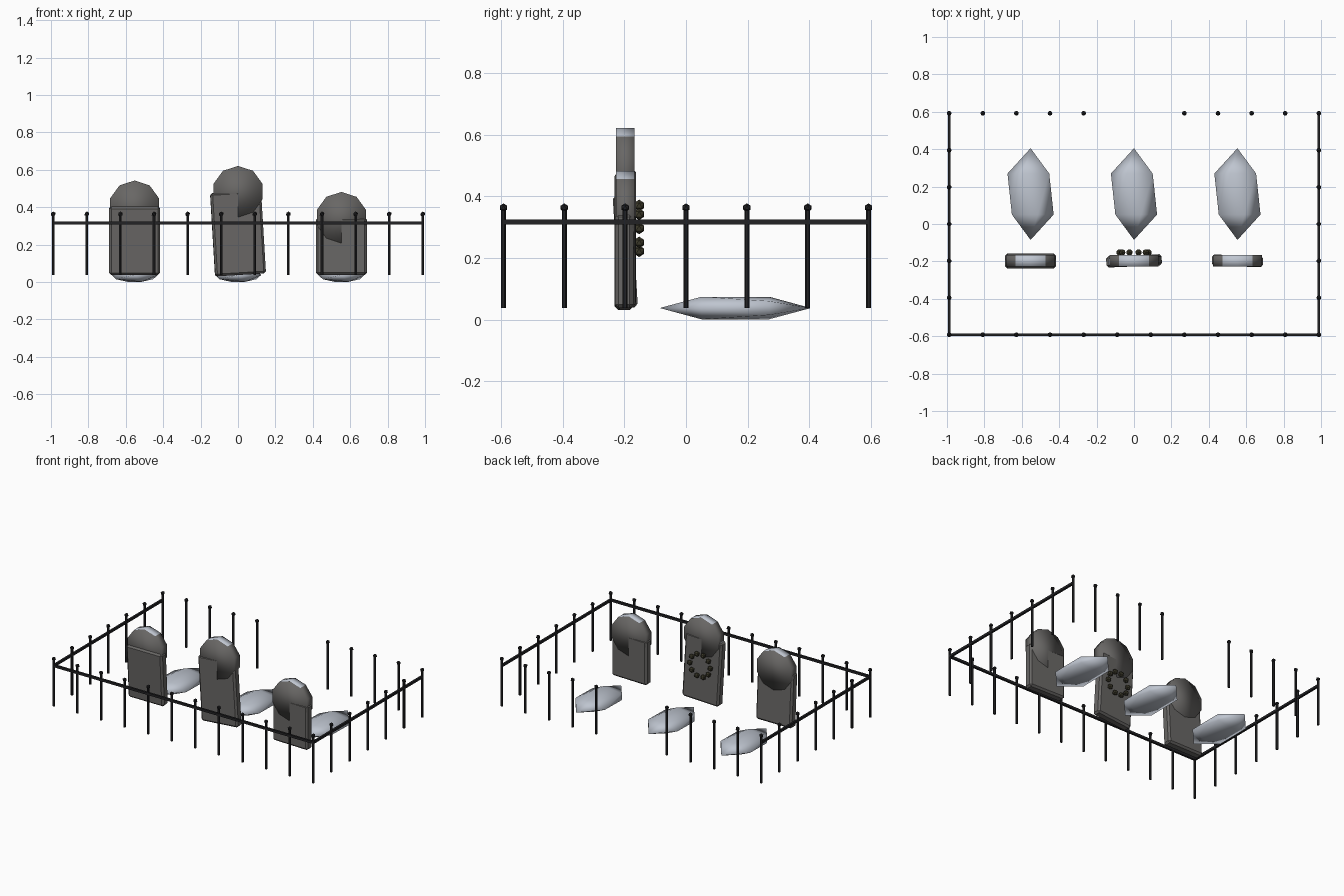
import bpy
import bmesh
from math import cos, sin, pi
from mathutils import Matrix, Vector

cube = bpy.data.objects.get("Cube")
if cube:
    bpy.data.objects.remove(cube, do_unlink=True)


def material(name, color):
    m = bpy.data.materials.new(name)
    m.use_nodes = True
    m.diffuse_color = (*color, 1)
    m.node_tree.nodes["Principled BSDF"].inputs["Base Color"].default_value = (*color, 1)
    return m


STONE = material("weathered stone", (0.14, 0.135, 0.13))
PALE = material("pale frost", (0.52, 0.56, 0.63))
IRON = material("black iron", (0.016, 0.016, 0.018))
LEAF = material("dark olive", (0.05, 0.046, 0.026))

GROUND = 0.0375
STONE_Y = -0.197


def finish(bm, name, mats, smooth=False):
    mesh = bpy.data.meshes.new(name)
    bm.normal_update()
    for f in bm.faces:
        f.smooth = smooth
        # Upward faces of two-colour parts take the pale colour
        if len(mats) > 1 and f.normal.z > 0.9:
            f.material_index = 1
    bm.to_mesh(mesh)
    bm.free()
    for m in mats:
        mesh.materials.append(m)
    obj = bpy.data.objects.new(name, mesh)
    bpy.context.collection.objects.link(obj)
    return obj


def box(bm, center, size):
    bmesh.ops.create_cube(bm, size=1, matrix=Matrix.Translation(center) @ Matrix.Diagonal((*size, 1)))


def ball(bm, center, radius):
    bmesh.ops.create_icosphere(bm, subdivisions=1, radius=radius, matrix=Matrix.Translation(center))


# Headstones: bevelled slab plus a ten-sided round top
def headstone(label, x, height, pitch=0, roll=0, yaw=0):
    bm = bmesh.new()
    box(bm, (0, 0, 0), (0.272, 0.06, height))
    bmesh.ops.bevel(bm, geom=bm.edges[:], offset=0.012, segments=1, affect='EDGES')
    turn = Matrix.Rotation(yaw, 4, 'Z') @ Matrix.Rotation(roll, 4, 'Y') @ Matrix.Rotation(pitch, 4, 'X')
    bm.transform(Matrix.Translation((x, STONE_Y, GROUND + height / 2)) @ turn)
    finish(bm, label + "_headstone_slab", [STONE, PALE])

    bm = bmesh.new()
    bmesh.ops.create_cone(bm, cap_ends=True, segments=10, radius1=0.137, radius2=0.137, depth=0.06,
                          matrix=Matrix.Rotation(pi / 2, 4, 'X'))
    # Keep a corner of the outline at the very top
    top = max(bm.verts, key=lambda v: v.co.z)
    if abs(top.co.x) > 0.01:
        bm.transform(Matrix.Rotation(pi / 10, 4, 'Y'))
    bm.transform(Matrix.Translation((x, STONE_Y, GROUND + height)))
    finish(bm, label + "_headstone_top", [STONE, PALE], smooth=True)


headstone("right", -0.553, 0.368, pitch=0.06)
headstone("middle", 0, 0.446, roll=-0.06, yaw=0.04)
headstone("left", 0.553, 0.307, yaw=-0.03)

# Grave mounds: stretched low-poly balls
for label, x in (("right", -0.553), ("middle", 0), ("left", 0.553)):
    bm = bmesh.new()
    bmesh.ops.create_icosphere(bm, subdivisions=1, radius=1, matrix=Matrix.Rotation(pi / 2, 4, 'X'))
    bm.transform(Matrix.Translation((x, 0.16, GROUND)) @ Matrix.Diagonal((0.138, 0.245, 0.043, 1)))
    finish(bm, label + "_grave_mound", [PALE], smooth=True)

# Wreath behind the middle headstone
bm = bmesh.new()
for i in range(10):
    a = 2 * pi * i / 10
    ball(bm, (0.078 * cos(a), -0.152, 0.296 + 0.078 * sin(a)), 0.019)
finish(bm, "wreath", [LEAF])

# Fence posts with round finials; the back has a gateway gap
X, Y = 0.988, 0.592
spots = []
for i in range(12):
    x = -X + 2 * X * i / 11
    spots.append((x, -Y))
    if i not in (5, 6):
        spots.append((x, Y))
for i in range(1, 6):
    y = -Y + 2 * Y * i / 6
    spots += [(-X, y), (X, y)]

posts, finials = bmesh.new(), bmesh.new()
for x, y in spots:
    bmesh.ops.create_cone(posts, cap_ends=True, segments=6, radius1=0.008, radius2=0.008, depth=0.32,
                          matrix=Matrix.Translation((x, y, GROUND + 0.16)))
    ball(finials, (x, y, 0.363), 0.014)
finish(posts, "fence_posts", [IRON])
finish(finials, "fence_finials", [IRON])

# Rails along the front and both sides
bm = bmesh.new()
box(bm, (0, -Y, 0.316), (2 * X, 0.014, 0.016))
for side in (-1, 1):
    box(bm, (side * X, 0, 0.316), (0.014, 2 * Y, 0.016))
finish(bm, "fence_rails", [IRON])
